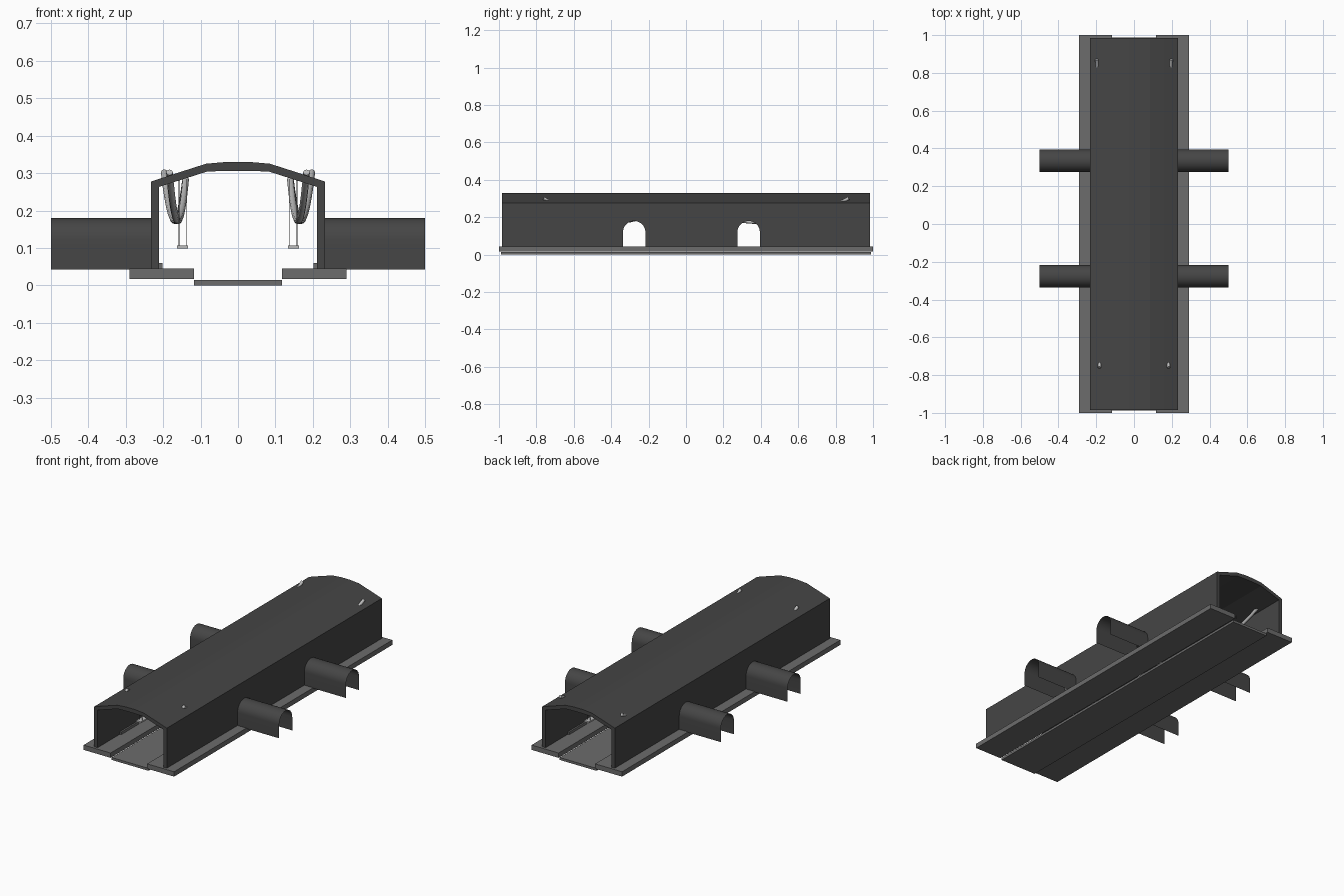
import bpy, bmesh, math
from mathutils import Vector

if "Cube" in bpy.data.objects:
    bpy.data.objects.remove(bpy.data.objects["Cube"])


def grey(name, v):
    m = bpy.data.materials.new(name)
    m.diffuse_color = (v, v, v, 1)
    m.use_nodes = True
    m.node_tree.nodes["Principled BSDF"].inputs["Base Color"].default_value = m.diffuse_color
    return m


DARK, MID, LIGHT = grey("dark", 0.06), grey("mid", 0.15), grey("light", 0.5)


def finish(name, bm, mat, smooth=False):
    me = bpy.data.meshes.new(name)
    bm.to_mesh(me)
    bm.free()
    ob = bpy.data.objects.new(name, me)
    bpy.context.collection.objects.link(ob)
    me.materials.append(mat)
    if smooth:
        bpy.ops.object.select_all(action='DESELECT')
        ob.select_set(True)
        bpy.context.view_layer.objects.active = ob
        bpy.ops.object.shade_smooth_by_angle(angle=math.radians(40))
    return ob


def box(name, x0, x1, y0, y1, z0, z1, mat):
    bm = bmesh.new()
    bmesh.ops.create_cube(bm, size=1)
    for v in bm.verts:
        v.co = ((x0 + x1) / 2 + v.co.x * (x1 - x0), (y0 + y1) / 2 + v.co.y * (y1 - y0),
                (z0 + z1) / 2 + v.co.z * (z1 - z0))
    return finish(name, bm, mat)


def prism(name, pts, vec, mat, smooth=False):
    """Extrude a closed outline of 3D points along vec."""
    bm = bmesh.new()
    f = bm.faces.new([bm.verts.new(p) for p in pts])
    r = bmesh.ops.extrude_face_region(bm, geom=[f])
    bmesh.ops.translate(bm, vec=vec, verts=[g for g in r["geom"] if isinstance(g, bmesh.types.BMVert)])
    bmesh.ops.recalc_face_normals(bm, faces=bm.faces)
    return finish(name, bm, mat, smooth)


def arch(yc, bottom, r=0.06, zc=0.12, n=16):
    pts = [(yc + r, bottom)]
    pts += [(yc + r * math.cos(math.pi * i / n), zc + r * math.sin(math.pi * i / n)) for i in range(n + 1)]
    return pts + [(yc - r, bottom)]


def tube(name, pts, radius, mat, res=8):
    cu = bpy.data.curves.new(name, 'CURVE')
    cu.dimensions = '3D'
    cu.bevel_depth = radius
    cu.bevel_resolution = 2
    cu.use_fill_caps = True
    sp = cu.splines.new('POLY')
    sp.points.add(len(pts) - 1)
    for p, c in zip(sp.points, pts):
        p.co = (*c, 1)
    ob = bpy.data.objects.new(name, cu)
    bpy.context.collection.objects.link(ob)
    cu.materials.append(mat)


# Track bed
box("track_bed", -0.118, 0.118, -0.988, 0.988, 0, 0.014, MID)

# Hall shell: walls and faceted roof in one cross-section
half_out = [(0.233, 0.044), (0.233, 0.277), (0.16, 0.301), (0.085, 0.325), (0.028, 0.33)]
half_in = [(0.211, 0.044), (0.211, 0.263), (0.083, 0.304), (0.03, 0.306)]
outline = half_out + [(-x, z) for x, z in reversed(half_out)]
outline += [(-x, z) for x, z in half_in] + list(reversed(half_in))
shell = prism("hall_shell", [(x, -0.985, z) for x, z in outline], Vector((0, 1.97, 0)), DARK)

# Arched doorways cut through both side walls
DOORS = (-0.277, 0.335)
for yc in DOORS:
    cut = prism("doorway_cutter", [(-0.4, y, z) for y, z in arch(yc, 0.02)], Vector((0.8, 0, 0)), DARK)
    cut.hide_render = True
    mod = shell.modifiers.new("doorway", 'BOOLEAN')
    mod.operation, mod.object, mod.solver = 'DIFFERENCE', cut, 'EXACT'
    bpy.context.view_layer.objects.active = shell
    bpy.ops.object.modifier_apply(modifier=mod.name)
    bpy.data.objects.remove(cut)

for s, side in ((-1, "left"), (1, "right")):
    # Platforms
    xa, xb = sorted((s * 0.117, s * 0.29))
    box(side + "_platform", xa, xb, -1, 1, 0.017, 0.045, MID)

    # Side passages: thin open-bottomed vaults
    for yc in DOORS:
        bm = bmesh.new()
        prof = arch(yc, 0.042)
        a = [bm.verts.new((s * 0.233, y, z)) for y, z in prof]
        b = [bm.verts.new((s * 0.5, y, z)) for y, z in prof]
        for i in range(len(prof) - 1):
            q = [a[i], a[i + 1], b[i + 1], b[i]]
            bm.faces.new(q if s < 0 else q[::-1])
        bm.normal_update()
        top = max(bm.faces, key=lambda f: f.calc_center_median().z)
        if top.normal.z < 0:
            bmesh.ops.reverse_faces(bm, faces=bm.faces)
        finish(side + "_passage", bm, DARK, True)

    # Sagging cables, two swags per side, ends poking through the roof
    for p, q in (((0.183, -0.76, 0.302), (0.14, -0.06, 0.283)),
                 ((0.14, -0.02, 0.283), (0.197, 0.87, 0.302))):
        pts = []
        for i in range(21):
            t = i / 20
            c = Vector(p).lerp(Vector(q), t)
            pts.append((s * c.x, c.y, c.z - 0.12 * 4 * t * (1 - t)))
        tube(side + "_cable", pts, 0.009, LIGHT)

    # Hanging strip lamps on thin rods
    for y in (-0.6, -0.04, 0.6):
        box(side + "_lamp", *sorted((s * 0.133, s * 0.163)), y - 0.1, y + 0.1, 0.098, 0.107, LIGHT)
        for dy in (-0.08, 0.08):
            for x in (0.137, 0.158):
                tube(side + "_lamp_rod", [(s * x, y + dy, 0.105), (s * x, y + dy, 0.284)], 0.0012, MID)

    # Low benches along the wall
    for y in (-0.7, 0.03, 0.7):
        box(side + "_bench", *sorted((s * 0.202, s * 0.212)), y - 0.08, y + 0.08, 0.045, 0.06, MID)
